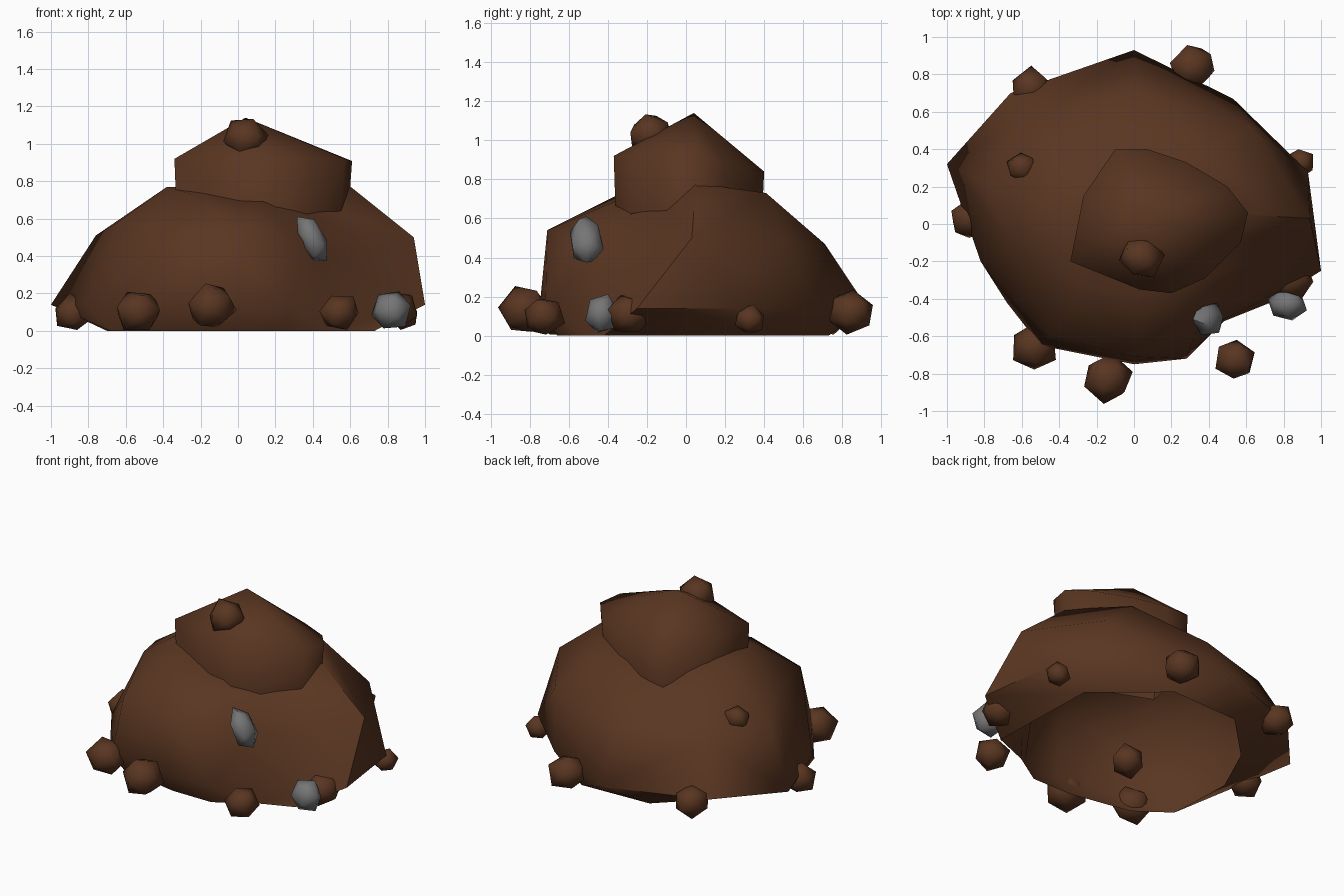
import bpy, bmesh, random
from math import radians
from mathutils import Vector, Euler

start_cube = bpy.data.objects.get("Cube")
if start_cube:
    bpy.data.objects.remove(start_cube, do_unlink=True)


def make_material(name, colour):
    material = bpy.data.materials.new(name)
    material.use_nodes = True
    material.diffuse_color = colour
    material.node_tree.nodes["Principled BSDF"].inputs["Base Color"].default_value = colour
    return material


soil = make_material("brown soil", (0.1, 0.036, 0.015, 1))
stone = make_material("grey stone", (0.18, 0.18, 0.185, 1))


def finish(mesh_data, name, material, angle):
    """Turn a bmesh into a smooth shaded object."""
    mesh = bpy.data.meshes.new(name)
    mesh_data.to_mesh(mesh)
    mesh_data.free()
    mesh.materials.append(material)
    part = bpy.data.objects.new(name, mesh)
    bpy.context.collection.objects.link(part)
    bpy.ops.object.select_all(action="DESELECT")
    part.select_set(True)
    bpy.context.view_layer.objects.active = part
    bpy.ops.object.shade_smooth_by_angle(angle=radians(angle))


def bulging_quad(bm, a, b, c, d, centre):
    """Split a quad along the diagonal that bulges outwards."""
    if ((a.co + c.co) / 2 - centre).length > ((b.co + d.co) / 2 - centre).length:
        triangles = (a, b, c), (a, c, d)
    else:
        triangles = (a, b, d), (b, c, d)
    for triangle in triangles:
        bm.faces.new(triangle)


def loft(name, rings, peak, centre, angle):
    """Skin a stack of counter-clockwise outlines up to a peak, leave the bottom open."""
    bm = bmesh.new()
    loops = [[bm.verts.new(point) for point in ring] for ring in rings]
    tip = bm.verts.new(peak)
    count = len(loops[0])
    for i in range(count):
        j = (i + 1) % count
        for low, high in zip(loops, loops[1:]):
            bulging_quad(bm, low[i], low[j], high[j], high[i], Vector(centre))
        bm.faces.new((loops[-1][i], loops[-1][j], tip))
    finish(bm, name, soil, angle)


def level(outline, z):
    return [(x, y, z) for x, y in outline]


# Main mound: undercut foot, wide rim, middle and uneven shoulder
foot = [(-.22, .71), (-.54, .39), (-.7, .04), (-.68, -.42), (-.46, -.58), (-.03, -.66),
        (.26, -.66), (.48, -.52), (.73, -.42), (.71, .36), (.28, .73)]
rim = [(0, .93), (-.66, .7), (-1, .32), (-.82, -.2), (-.5, -.65), (0, -.75),
       (.28, -.72), (.48, -.51), (1, -.25), (.93, .28), (.53, .67)]
middle = [(0, .71, .47), (-.54, .56, .46), (-.76, .2, .51), (-.63, -.12, .59),
          (-.45, -.6, .5), (0, -.71, .54), (.33, -.58, .49), (.43, -.45, .43),
          (.76, -.16, .45), (.94, .03, .5), (.64, .51, .48)]
shoulder = [(0, .27, .73), (-.16, .22, .75), (-.38, .1, .77), (-.38, -.12, .77),
            (-.25, -.33, .73), (0, -.37, .69), (.14, -.36, .69), (.38, -.29, .62),
            (.52, -.1, .66), (.59, .05, .78), (.36, .41, .73)]
loft("dirt_mound", [level(foot, 0), level(rim, .14), middle, shoulder],
     (0, 0, .76), (0, 0, .3), 48)

# Upper clump sitting on the mound
clump = [(-.1, .4), (-.27, .15), (-.34, -.2), (.03, -.35), (.2, -.37), (.38, -.29),
         (.57, -.1), (.61, .06), (.5, .2), (.28, .33), (.07, .4)]
clump_low = [(x * .96, y * .97, .58) for x, y in clump]
clump_high = [(x, y, .92 - .2 * max(y, 0)) for x, y in clump]
loft("top_clump", [clump_low, clump_high], (.04, .04, 1.14), (.1, 0, .7), 75)


def lump(name, centre, size, material, seed, turn=(0, 0, 0)):
    """Rough faceted lump with an irregular outline."""
    rng = random.Random(seed)
    bm = bmesh.new()
    bmesh.ops.create_icosphere(bm, subdivisions=1, radius=1)
    rotation = Euler(turn).to_matrix()
    spin = Euler([rng.uniform(0, 3) for _ in range(3)]).to_matrix()
    for vert in bm.verts:
        shape = spin @ vert.co * rng.uniform(.92, 1.1)
        shape = Vector(a * b for a, b in zip(shape, size))
        vert.co = rotation @ shape + Vector(centre)
        vert.co.z = max(vert.co.z, 0.005)
    finish(bm, name, material, 60)


# Loose clods around the foot, on the slopes and inside the hollow
clods = {
    "right_clod": ((-.88, .03, .09), .11),
    "front_right_clod": ((-.53, -.66, .1), .13),
    "front_clod": ((-.14, -.83, .13), .135),
    "front_left_clod": ((.54, -.73, .1), .11),
    "left_front_clod": ((.85, -.29, .11), .12),
    "left_clod": ((.89, .33, .08), .08),
    "back_left_clod": ((.31, .84, .12), .125),
    "back_right_clod": ((-.55, .72, .11), .12),
    "slope_clod": ((-.6, .3, .53), .085),
    "summit_clod": ((.04, -.18, 1.03), .12),
    "inner_clod": ((-.16, -.25, .1), .11),
}
for seed, (name, (centre, radius)) in enumerate(clods.items()):
    lump(name, centre, (radius, radius, radius * .95), soil, seed)

# Two grey stones
lump("slope_stone", (.4, -.51, .485), (.075, .095, .145), stone, 21, (0, radians(-27), 0))
lump("foot_stone", (.82, -.43, .11), (.105, .09, .105), stone, 22)
